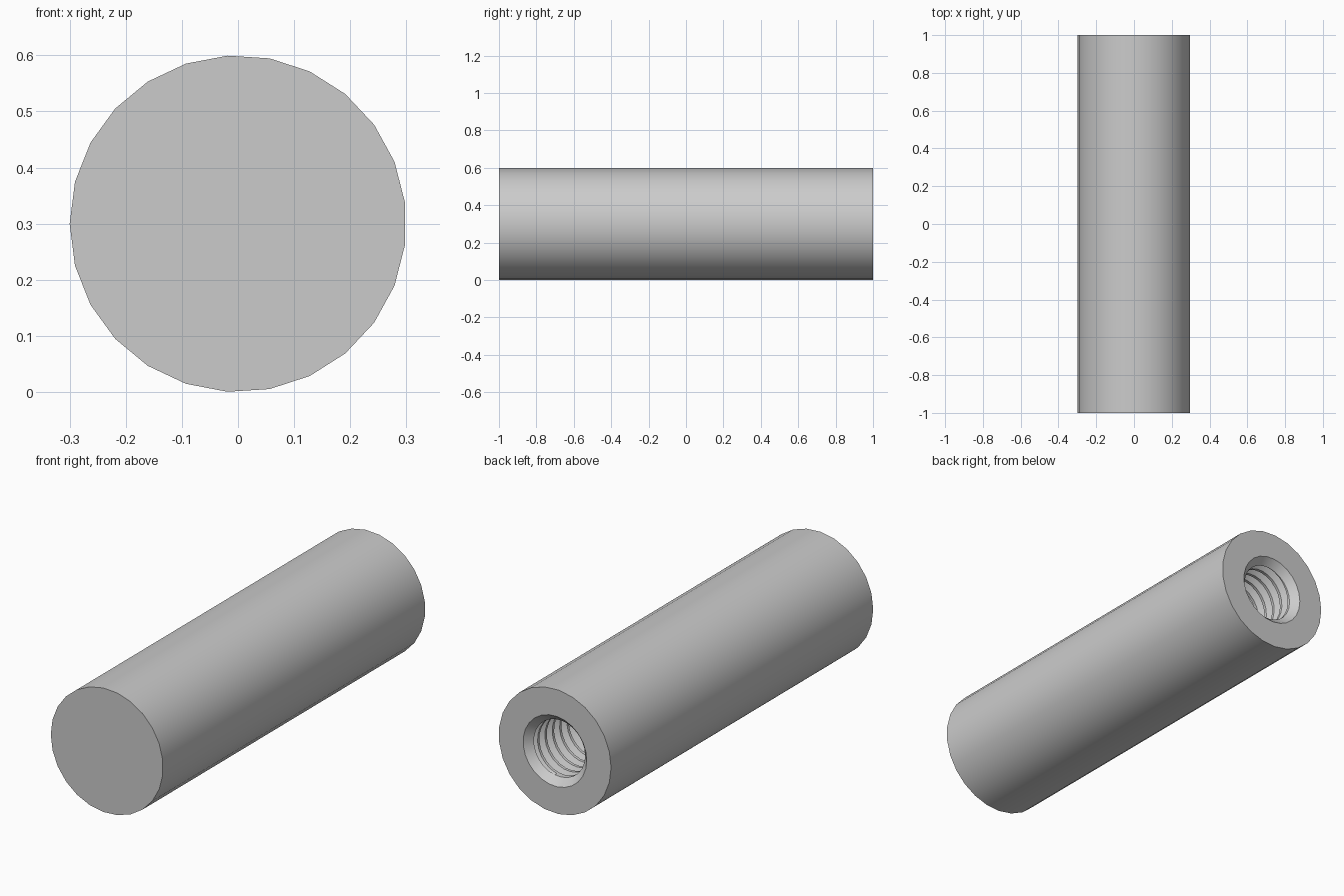
import bpy
import bmesh
import math

cube = bpy.data.objects.get("Cube")
if cube:
    bpy.data.objects.remove(cube, do_unlink=True)

SIDES = 25
RADIUS, MID_Z = 0.3, 0.3
MAJOR, MINOR, PITCH = 0.167, 0.137, 0.056
MOUTH, DEEP = 0.965, 0.3

# Grey metal
steel = bpy.data.materials.new("grey_steel")
steel.use_nodes = True
colour = (0.6, 0.6, 0.6, 1)
steel.diffuse_color = colour
steel.node_tree.nodes["Principled BSDF"].inputs["Base Color"].default_value = colour


def ring(radius, y):
    """A plain circle of the turned profile."""
    return [(radius, y)] * (SIDES + 1)


def helix(turns):
    """One helical line of the thread, run out flat at both ends."""
    line = []
    radius = MINOR if turns % 1 < 0.4 else MAJOR
    for j in range(SIDES + 1):
        y = MOUTH - PITCH * (turns + j / SIDES)
        if DEEP < y < MOUTH:
            line.append((radius, y))
        else:
            line.append((MINOR, min(max(y, DEEP), MOUTH)))
    return line


# Solid bar, then the countersunk mouth of the hole
rows = [ring(0, -1), ring(RADIUS, -1), ring(RADIUS, 1),
        ring(MAJOR + 0.003, 1), ring(MINOR, MOUTH)]

# Internal thread: inner flat, flank, outer flat, flank on every turn
for turn in range(-2, math.ceil((MOUTH - DEEP) / PITCH) + 1):
    rows += [helix(turn + part) for part in (0.0, 0.25, 0.56, 0.69)]

# Plain drilled end with a cone tip
rows += [ring(MINOR, DEEP), ring(MINOR, DEEP - 0.06), ring(0, DEEP - 0.14)]

bm = bmesh.new()
grid = []
for row in rows:
    verts = []
    for j, (radius, y) in enumerate(row):
        a = math.pi + math.tau * j / SIDES
        verts.append(bm.verts.new((radius * math.cos(a), y, MID_Z + radius * math.sin(a))))
    grid.append(verts)
for lower, upper in zip(grid, grid[1:]):
    for j in range(SIDES):
        bm.faces.new((lower[j], lower[j + 1], upper[j + 1], upper[j]))
bmesh.ops.remove_doubles(bm, verts=bm.verts, dist=0.00005)
bmesh.ops.recalc_face_normals(bm, faces=bm.faces)

mesh = bpy.data.meshes.new("threaded_bar")
bm.to_mesh(mesh)
bm.free()
mesh.materials.append(steel)
bar = bpy.data.objects.new("threaded_bar", mesh)
bpy.context.collection.objects.link(bar)

# Smooth sides with crisp rims and thread edges
bpy.ops.object.select_all(action="DESELECT")
bar.select_set(True)
bpy.context.view_layer.objects.active = bar
bpy.ops.object.shade_smooth_by_angle(angle=math.radians(30))
